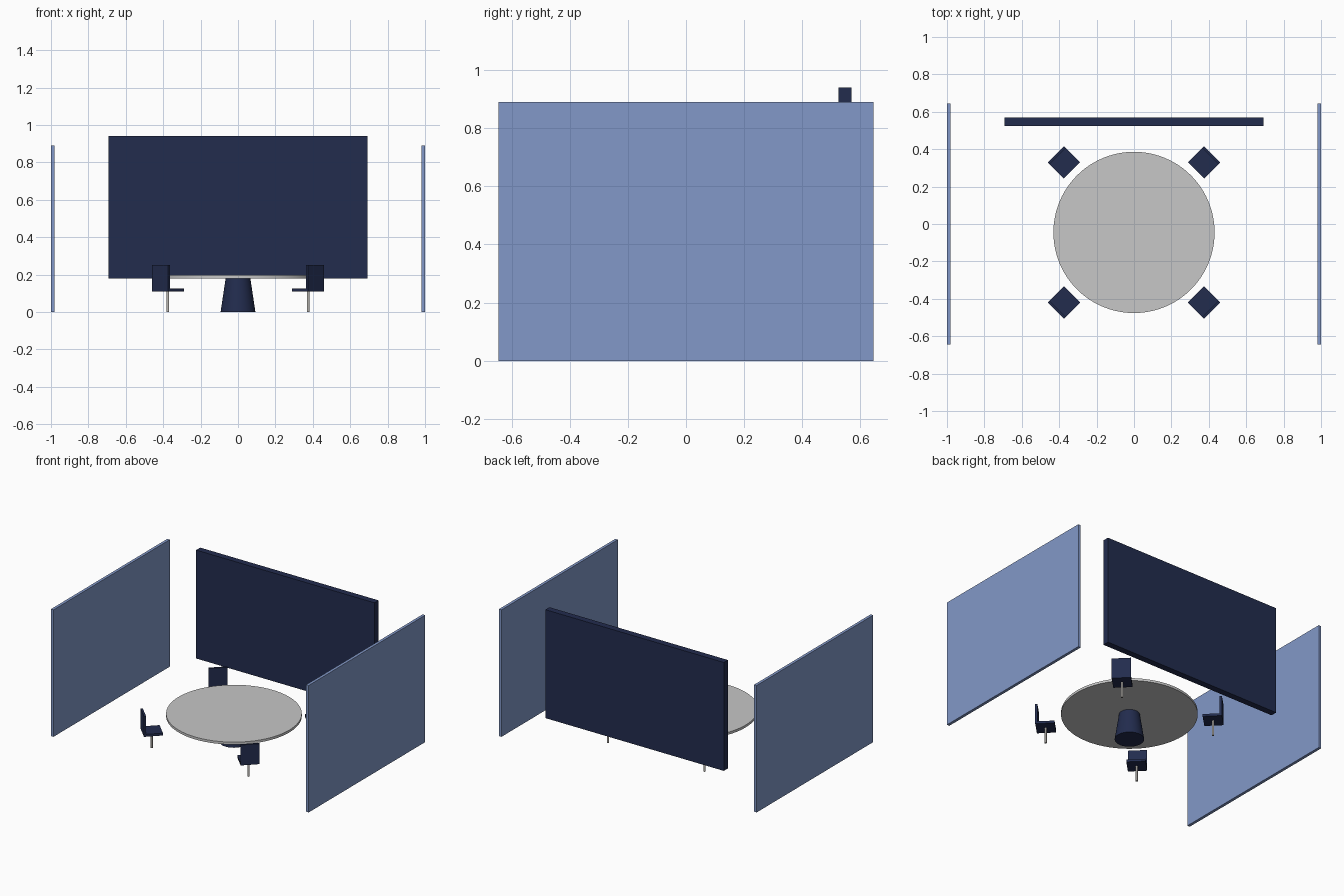
import bpy
import math
from mathutils import Matrix, Vector

cube = bpy.data.objects.get("Cube")
if cube:
    bpy.data.objects.remove(cube, do_unlink=True)


def material(name, rgb):
    m = bpy.data.materials.new(name)
    m.use_nodes = True
    color = (*rgb, 1)
    m.diffuse_color = color
    m.node_tree.nodes["Principled BSDF"].inputs["Base Color"].default_value = color
    return m


NAVY = material("navy", (0.016, 0.025, 0.076))
BLUE = material("light blue", (0.223, 0.314, 0.578))
GREY = material("table grey", (0.571, 0.571, 0.571))
METAL = material("leg metal", (0.5, 0.48, 0.45))


def finish(name, mat):
    ob = bpy.context.object
    ob.name = name
    ob.data.materials.append(mat)
    return ob


def box(name, center, size, mat, turn=0):
    bpy.ops.mesh.primitive_cube_add(size=1, location=center, rotation=(0, 0, turn))
    bpy.context.object.scale = size
    return finish(name, mat)


def round_part(name, x, y, z0, z1, r0, r1, mat, sides=64):
    bpy.ops.mesh.primitive_cone_add(vertices=sides, radius1=r0, radius2=r1,
                                    depth=z1 - z0, location=(x, y, (z0 + z1) / 2))
    bpy.ops.object.shade_smooth_by_angle()
    return finish(name, mat)


# Side walls
for label, side in (("left", 1), ("right", -1)):
    box(f"{label}_wall", (side * 0.99, 0, 0.445), (0.02, 1.29, 0.89), BLUE)

# Raised rear board
box("rear_board", (0, 0.547, 0.56), (1.384, 0.045, 0.76), NAVY)

# Round table on a tapered pedestal
TABLE_Y = -0.045
round_part("table_top", 0, TABLE_Y, 0.18, 0.197, 0.431, 0.431, GREY, 96)
round_part("table_pedestal", 0, TABLE_Y, 0, 0.18, 0.093, 0.066, NAVY)

# Four chairs facing the table centre, backrests on the outer side
SEAT = 0.122
BACK = 0.014
for i, label in enumerate(("back_left", "back_right", "front_right", "front_left")):
    angle = math.radians(45 + 90 * i)
    out = Matrix.Rotation(angle, 3, "Z") @ Vector((1, 0, 0))
    center = out * 0.53 + Vector((0, TABLE_Y, 0))
    box(f"{label}_chair_seat", center + Vector((0, 0, 0.117)),
        (SEAT, SEAT, 0.017), NAVY, angle)
    box(f"{label}_chair_back", center + out * (SEAT - BACK) / 2 + Vector((0, 0, 0.18)),
        (BACK, SEAT, 0.143), NAVY, angle)
    round_part(f"{label}_chair_leg", center.x, center.y, 0, 0.11, 0.007, 0.007, METAL, 24)
